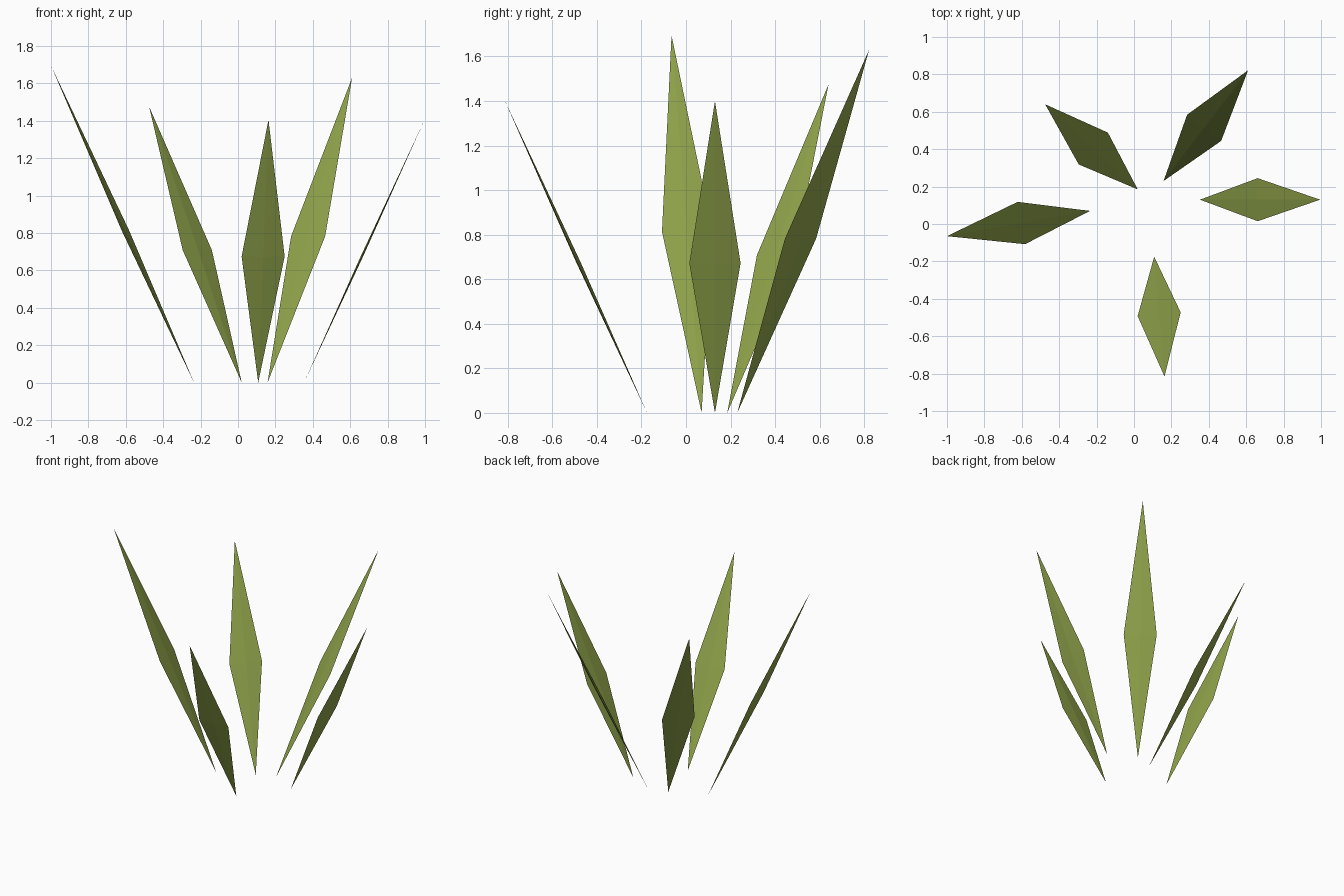
import bpy
import bmesh
from mathutils import Vector

cube = bpy.data.objects.get("Cube")
if cube:
    bpy.data.objects.remove(cube, do_unlink=True)

# Single leaf colour
green = bpy.data.materials.new("leaf_green")
green.use_nodes = True
colour = (0.28, 0.37, 0.07, 1.0)
green.diffuse_color = colour
bsdf = green.node_tree.nodes["Principled BSDF"]
bsdf.inputs["Base Color"].default_value = colour
bsdf.inputs["Roughness"].default_value = 0.9

WIDEST = 0.48       # fraction of the length where the leaf is widest
HALF_THICK = 0.006  # height of the central ridge


def leaf(name, base, tip, half_width):
    """Flat four-sided spindle from base to tip."""
    base, tip, side = Vector(base), Vector(tip), Vector(half_width)
    middle = base.lerp(tip, WIDEST)
    ridge = side.cross(tip - base).normalized() * HALF_THICK
    bm = bmesh.new()
    low, high = bm.verts.new(base), bm.verts.new(tip)
    ring = [bm.verts.new(middle + d) for d in (side, ridge, -side, -ridge)]
    for i, a in enumerate(ring):
        b = ring[(i + 1) % len(ring)]
        bm.faces.new((a, b, high))
        bm.faces.new((b, a, low))
    bmesh.ops.recalc_face_normals(bm, faces=bm.faces)
    mesh = bpy.data.meshes.new(name)
    bm.to_mesh(mesh)
    bm.free()
    mesh.materials.append(green)
    bpy.context.collection.objects.link(bpy.data.objects.new(name, mesh))


# Five leaves fanning outward
leaf("right_leaf", (-0.235, 0.07, 0), (-1.0, -0.065, 1.695), (-0.02, 0.113, 0))
leaf("back_right_leaf", (0.02, 0.185, 0), (-0.475, 0.64, 1.475), (0.078, 0.085, 0))
leaf("front_leaf", (0.108, -0.175, 0), (0.163, -0.815, 1.405), (0.115, 0.01, 0))
leaf("back_left_leaf", (0.158, 0.23, 0), (0.61, 0.822, 1.63), (0.091, -0.07, 0))
leaf("left_leaf", (0.353, 0.13, 0), (0.995, 0.13, 1.4), (0, 0.115, 0))
